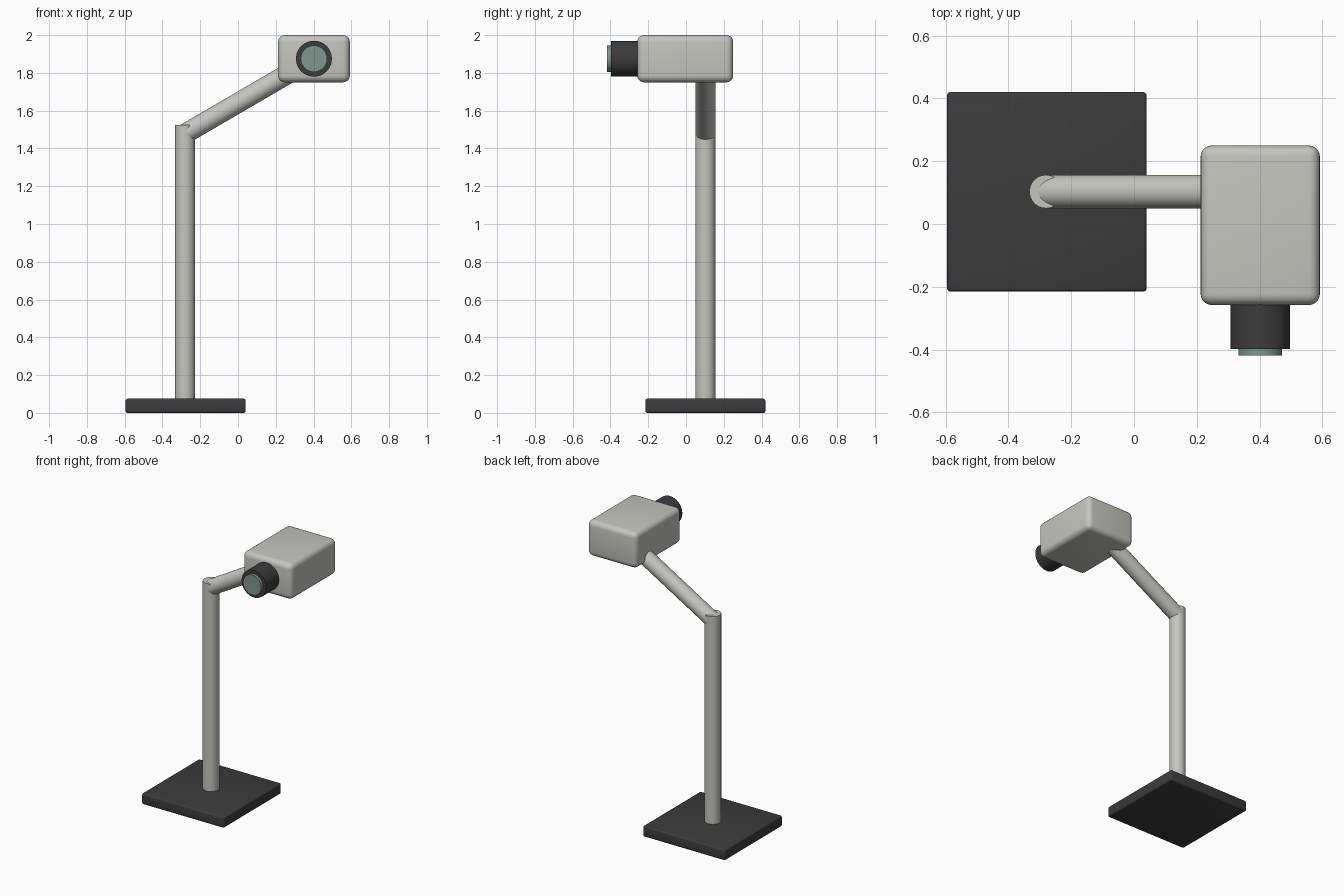
import bpy
import math
from mathutils import Vector

cube = bpy.data.objects.get("Cube")
if cube:
    bpy.data.objects.remove(cube, do_unlink=True)


def material(name, color):
    m = bpy.data.materials.new(name)
    m.use_nodes = True
    m.diffuse_color = (*color, 1)
    m.node_tree.nodes["Principled BSDF"].inputs["Base Color"].default_value = (*color, 1)
    return m


light = material("light grey", (0.55, 0.56, 0.52))
dark = material("dark grey", (0.045, 0.045, 0.045))
glass = material("lens green", (0.20, 0.31, 0.27))


def finish(name, mat):
    ob = bpy.context.object
    ob.name = name
    ob.data.materials.append(mat)
    bpy.ops.object.shade_smooth_by_angle(angle=math.radians(40))
    return ob


def rounded_box(name, low, high, radius, segments, mat):
    low, high = Vector(low), Vector(high)
    bpy.ops.mesh.primitive_cube_add(size=1, location=(low + high) / 2)
    ob = bpy.context.object
    ob.scale = high - low
    bpy.ops.object.transform_apply(location=False, rotation=False, scale=True)
    bevel = ob.modifiers.new("rounding", "BEVEL")
    bevel.width = radius
    bevel.segments = segments
    bpy.ops.object.modifier_apply(modifier=bevel.name)
    return finish(name, mat)


def rod(name, start, end, radius, mat):
    start, end = Vector(start), Vector(end)
    axis = end - start
    bpy.ops.mesh.primitive_cylinder_add(
        vertices=48, radius=radius, depth=axis.length, location=(start + end) / 2,
        rotation=axis.to_track_quat("Z", "Y").to_euler())
    return finish(name, mat)


# Stand: square base, upright post and sloping arm
post_x, post_y, head_x, head_z = -0.28, 0.103, 0.402, 1.875
rounded_box("base", (-0.595, -0.215, 0), (0.04, 0.42, 0.075), 0.01, 3, dark)
rod("post", (post_x, post_y, 0.04), (post_x, post_y, 1.525), 0.053, light)
rod("arm", (post_x, post_y, 1.478), (head_x, post_y, head_z), 0.053, light)

# Head with lens barrel and glass
rounded_box("head", (0.212, -0.258, 1.75), (0.592, 0.25, 2.0), 0.036, 5, light)
rod("lens_barrel", (head_x, -0.2, head_z), (head_x, -0.398, head_z), 0.095, dark)
rod("lens_glass", (head_x, -0.37, head_z), (head_x, -0.418, head_z), 0.07, glass)
